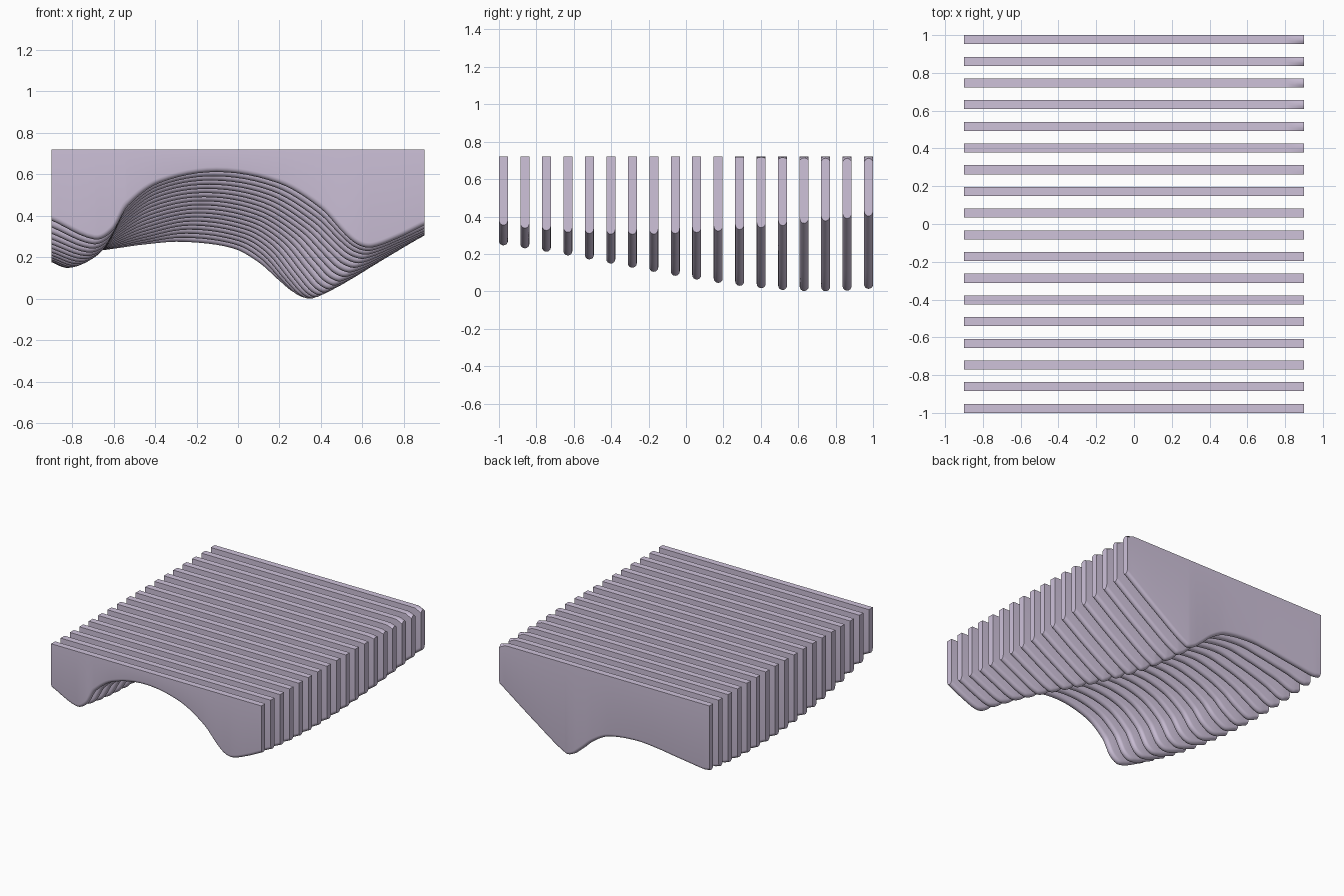
import bpy, bmesh, math

if "Cube" in bpy.data.objects:
    bpy.data.objects.remove(bpy.data.objects["Cube"])

N, T, TOP = 18, 0.048, 0.72       # fin count, thickness, flat top height
R = T / 2
NODES = (-1.0, 0.0, 0.5, 1.0)      # depths at which an underside profile is given

# underside control points (x, z), front to back
PROFILES = (
    ((-.9, .385), (-.69, .29), (-.60, .335), (-.53, .45), (-.38, .56), (-.1, .615), (.2, .56),
     (.40, .44), (.52, .31), (.585, .26), (.65, .25), (.78, .298), (.9, .358)),
    ((-.9, .19), (-.79, .155), (-.68, .21), (-.59, .30), (-.43, .39), (-.19, .44), (.08, .395),
     (.25, .29), (.37, .155), (.43, .092), (.49, .075), (.70, .188), (.9, .312)),
    ((-.9, .178), (-.83, .155), (-.70, .215), (-.60, .26), (-.45, .31), (-.23, .355), (.03, .315),
     (.16, .235), (.27, .10), (.335, .027), (.39, .011), (.64, .165), (.9, .35)),
    ((-.9, .22), (-.85, .213), (-.72, .225), (-.6, .24), (-.45, .26), (-.27, .27), (-.03, .24),
     (.10, .17), (.2, .085), (.27, .032), (.34, .02), (.6, .19), (.9, .405)),
)


def controls(y):
    """Blend the profiles smoothly along the depth."""
    w = []
    for i, a in enumerate(NODES):
        p = 1.0
        for j, b in enumerate(NODES):
            if i != j:
                p *= (y - b) / (a - b)
        w.append(p)
    return [tuple(sum(w[i] * PROFILES[i][k][c] for i in range(4)) for c in (0, 1))
            for k in range(len(PROFILES[0]))]


def spline(p, steps=6):
    """Catmull-Rom with chord-scaled tangents, z as a function of x."""
    n = len(p)
    m = []
    for i in range(n):
        a, b = p[max(i - 1, 0)], p[min(i + 1, n - 1)]
        m.append((b[1] - a[1]) / (b[0] - a[0]))
    out = []
    for i in range(n - 1):
        h = p[i + 1][0] - p[i][0]
        for s in range(steps):
            t = s / steps
            z = ((2*t**3 - 3*t**2 + 1) * p[i][1] + (t**3 - 2*t**2 + t) * h * m[i]
                 + (3*t**2 - 2*t**3) * p[i + 1][1] + (t**3 - t**2) * h * m[i + 1])
            out.append((p[i][0] + t * h, z))
    out.append(p[-1])
    return out


def fin(index):
    yc = -1 + R + index * (2 - T) / (N - 1)
    pts = spline(controls(yc))
    round_end = max(0.0, min(1.0, (yc - 0.2) / 0.6))    # softened top end on rear fins
    bm = bmesh.new()
    rings = []
    for i, (x, z) in enumerate(pts):
        a, b = pts[max(i - 1, 0)], pts[min(i + 1, len(pts) - 1)]
        stretch = math.hypot(1, (b[1] - a[1]) / (b[0] - a[0]))
        ring = []
        # half-round underside
        for k in range(9):
            ang = math.pi * k / 8
            ring.append(bm.verts.new((x, yc - R * math.cos(ang),
                                      z + R * (1 - math.sin(ang)) * stretch)))
        # top edge, drooping slightly at the right end
        d = max(0.0, (x - 0.84) / 0.06) ** 2 * round_end
        for v in (1, .5, 0, -.5, -1):
            ring.append(bm.verts.new((x, yc + v * R, TOP - d * (.008 + .018 * v * v))))
        rings.append(ring)
    for r, s in zip(rings, rings[1:]):
        for k in range(len(r)):
            j = (k + 1) % len(r)
            bm.faces.new((r[k], r[j], s[j], s[k]))
    bm.faces.new(rings[0])
    bm.faces.new(rings[-1])
    bmesh.ops.recalc_face_normals(bm, faces=bm.faces)
    me = bpy.data.meshes.new("fin")
    bm.to_mesh(me)
    bm.free()
    ob = bpy.data.objects.new(f"ceiling_fin_{index + 1:02d}", me)
    bpy.context.collection.objects.link(ob)
    me.materials.append(mat)
    ob.select_set(True)
    bpy.context.view_layer.objects.active = ob


# pale lilac finish
mat = bpy.data.materials.new("pale_lilac")
mat.diffuse_color = (0.62, 0.54, 0.70, 1)
mat.use_nodes = True
mat.node_tree.nodes["Principled BSDF"].inputs["Base Color"].default_value = mat.diffuse_color

for i in range(N):
    fin(i)
bpy.ops.object.shade_smooth_by_angle(angle=math.radians(35))
